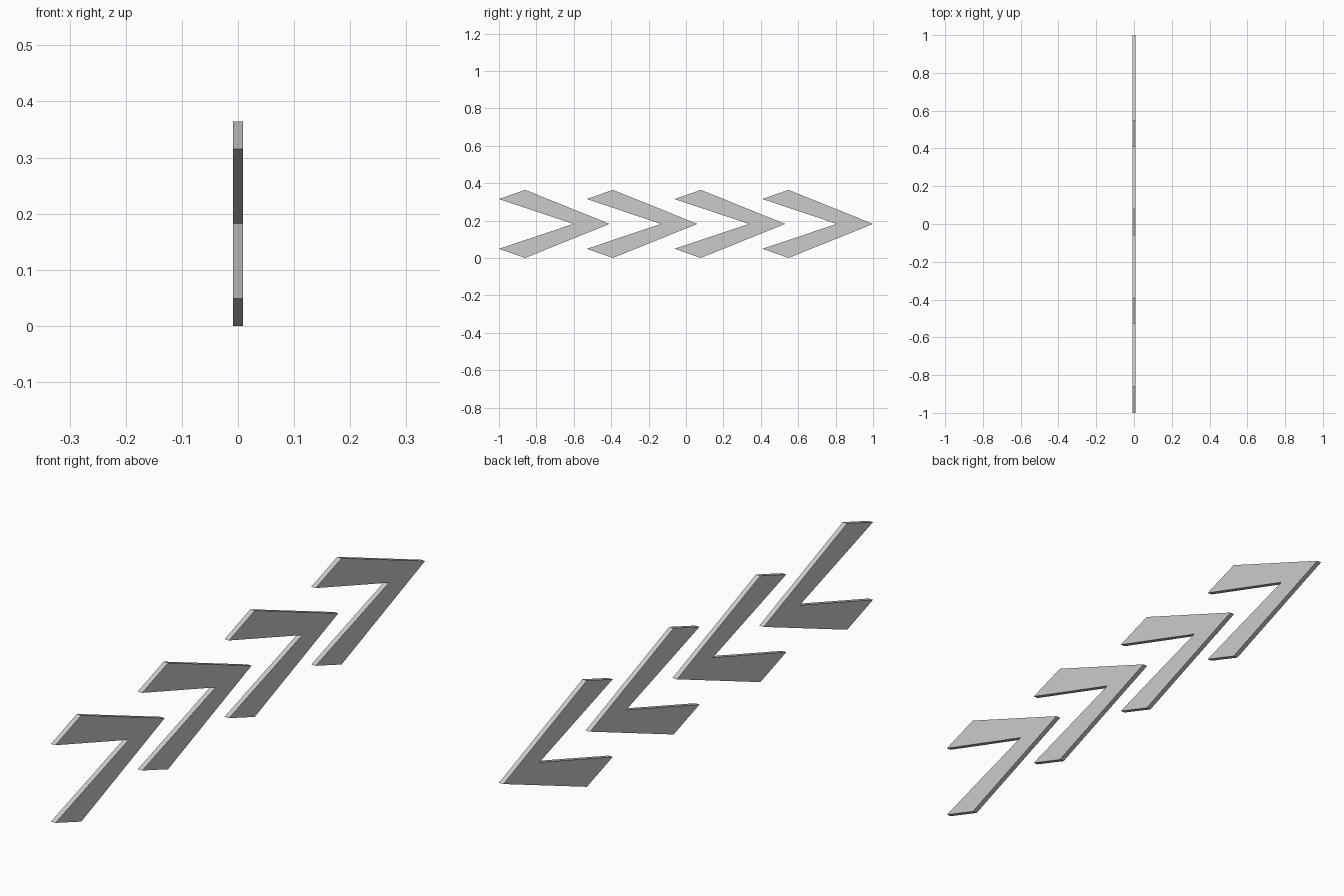
import bpy
import bmesh
from mathutils import Vector

if "Cube" in bpy.data.objects:
    bpy.data.objects.remove(bpy.data.objects["Cube"])

COUNT = 4
SPACING = 0.4695
HALF_THICK = 0.0085
MID_Z = 0.182

# Chevron outline in the y-z plane: tip, upper arm, notch, lower arm
upper = [(-0.86, 0.364), (-1.0, 0.315)]
lower = [(y, 2 * MID_Z - z) for y, z in reversed(upper)]
outline = [(-0.4085, MID_Z)] + upper + [(-0.603, MID_Z)] + lower


def chevron(name, offset):
    bm = bmesh.new()
    verts = [bm.verts.new((-HALF_THICK, y, z)) for y, z in outline]
    face = bm.faces.new(verts)
    # Thicken the flat outline into a plate
    ext = bmesh.ops.extrude_face_region(bm, geom=[face], use_keep_orig=True)
    moved = [g for g in ext["geom"] if isinstance(g, bmesh.types.BMVert)]
    bmesh.ops.translate(bm, vec=Vector((2 * HALF_THICK, 0, 0)), verts=moved)
    bmesh.ops.recalc_face_normals(bm, faces=bm.faces[:])
    mesh = bpy.data.meshes.new(name)
    bm.to_mesh(mesh)
    bm.free()
    obj = bpy.data.objects.new(name, mesh)
    obj.location.y = offset
    bpy.context.collection.objects.link(obj)


# Row of arrow plates pointing to +y
for i in range(COUNT):
    chevron(f"chevron_arrow_{i + 1}", i * SPACING)
